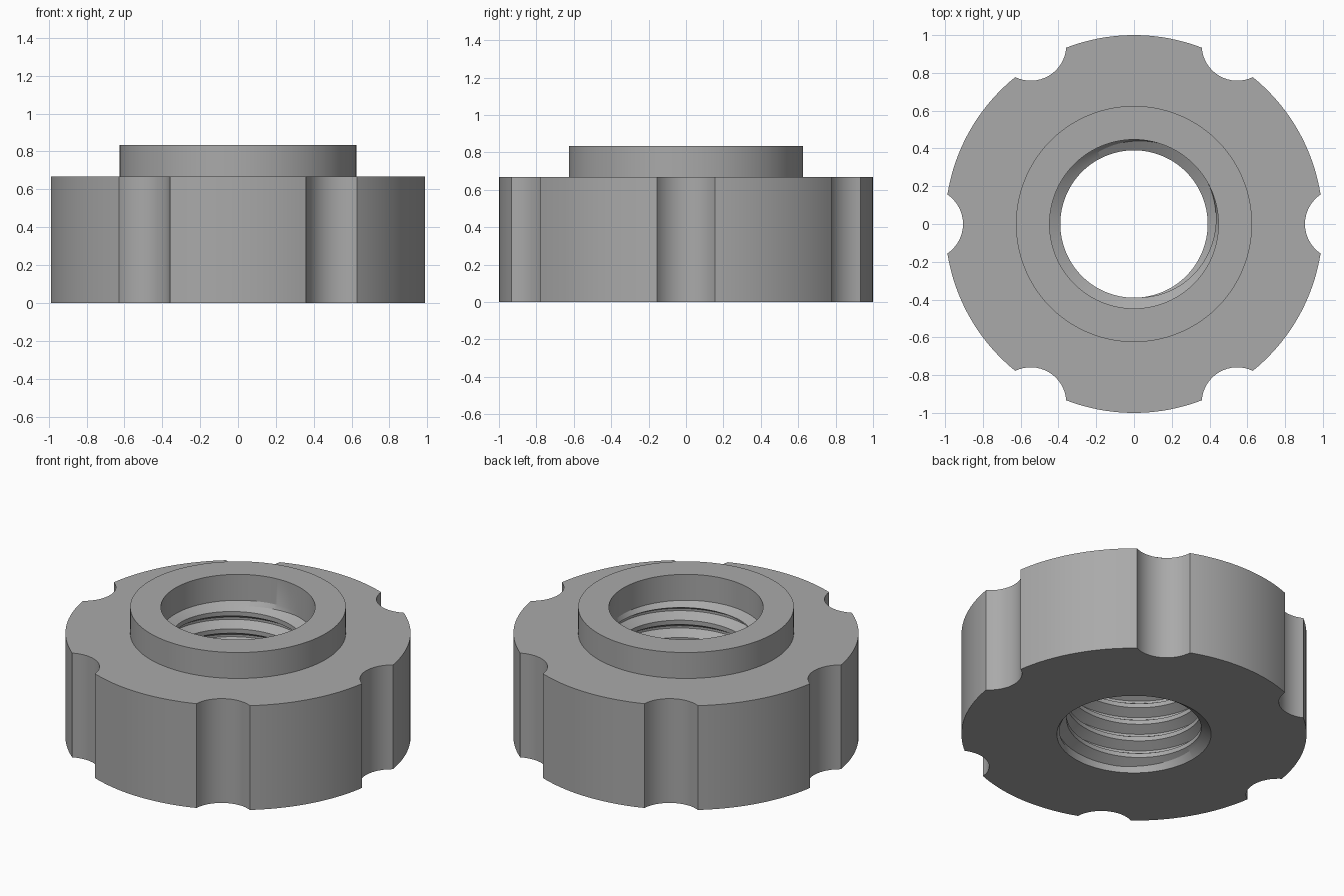
import bpy, bmesh, math

if "Cube" in bpy.data.objects:
    bpy.data.objects.remove(bpy.data.objects["Cube"], do_unlink=True)

BODY_H, TOTAL_H = 0.667, 0.833
COLLAR_R, BORE_R = 0.625, 0.447
CREST_R, ROOT_R = 0.39, 0.447
NOTCH_R, NOTCH_C = 0.188, 1.093
PITCH, Z_LOW, Z_HIGH = 0.111, 0.04, 0.64
PROFILE = [(0, CREST_R), (0.25, CREST_R), (0.56, ROOT_R), (0.69, ROOT_R), (1, CREST_R)]

steel = bpy.data.materials.new("steel grey")
steel.use_nodes = True
colour = (0.4, 0.4, 0.4, 1)
steel.diffuse_color = colour
steel.node_tree.nodes["Principled BSDF"].inputs["Base Color"].default_value = colour


def thread_radius(z, turn):
    f = (z / PITCH - turn) % 1
    for (f0, r0), (f1, r1) in zip(PROFILE, PROFILE[1:]):
        if f <= f1:
            return r0 + (r1 - r0) * (f - f0) / (f1 - f0)


def outline():
    """Outer rim as (angle, radius): six round notches joined by arcs."""
    half = math.acos((1 + NOTCH_C ** 2 - NOTCH_R ** 2) / (2 * NOTCH_C))
    sweep = math.atan2(math.sin(half), NOTCH_C - math.cos(half))
    points = []
    for s in range(6):
        base = s * math.pi / 3
        for i in range(16):
            a = sweep * (i / 8 - 1)
            x, y = NOTCH_C - NOTCH_R * math.cos(a), NOTCH_R * math.sin(a)
            points.append((base + math.atan2(y, x), math.hypot(x, y)))
        for i in range(20):
            points.append((base + half + (math.pi / 3 - 2 * half) * i / 20, 1))
    first = points[0]
    return points + [(first[0] + math.tau, first[1])]


def section(angle, rim):
    """Closed cross-section at one angle, with the helical thread in the bore."""
    turn = angle / math.tau
    rows = [(BORE_R, 0), (rim, 0), (rim, BODY_H), (COLLAR_R, BODY_H),
            (COLLAR_R, TOTAL_H), (BORE_R, TOTAL_H), (BORE_R, BODY_H)]
    for k in range(math.ceil(Z_HIGH / PITCH) + 1, -3, -1):
        for f, r in reversed(PROFILE[:-1]):
            z = (k + f + turn) * PITCH
            clamped = min(max(z, Z_LOW), Z_HIGH)
            rows.append((r if z == clamped else thread_radius(clamped, turn), clamped))
    return rows


# Nut body swept round the axis
bm = bmesh.new()
columns = []
for angle, rim in outline():
    columns.append([bm.verts.new((r * math.cos(angle), r * math.sin(angle), z))
                    for r, z in section(angle, rim)])
for a, b in zip(columns, columns[1:]):
    for i in range(len(a)):
        j = (i + 1) % len(a)
        bm.faces.new((a[i], b[i], b[j], a[j]))
bmesh.ops.remove_doubles(bm, verts=bm.verts, dist=0.0001)
bmesh.ops.recalc_face_normals(bm, faces=bm.faces)
mesh = bpy.data.meshes.new("notched_nut")
bm.to_mesh(mesh)
bm.free()
mesh.materials.append(steel)
nut = bpy.data.objects.new("notched_nut", mesh)
bpy.context.collection.objects.link(nut)
bpy.context.view_layer.objects.active = nut
nut.select_set(True)
bpy.ops.object.shade_smooth_by_angle(angle=math.radians(20))
